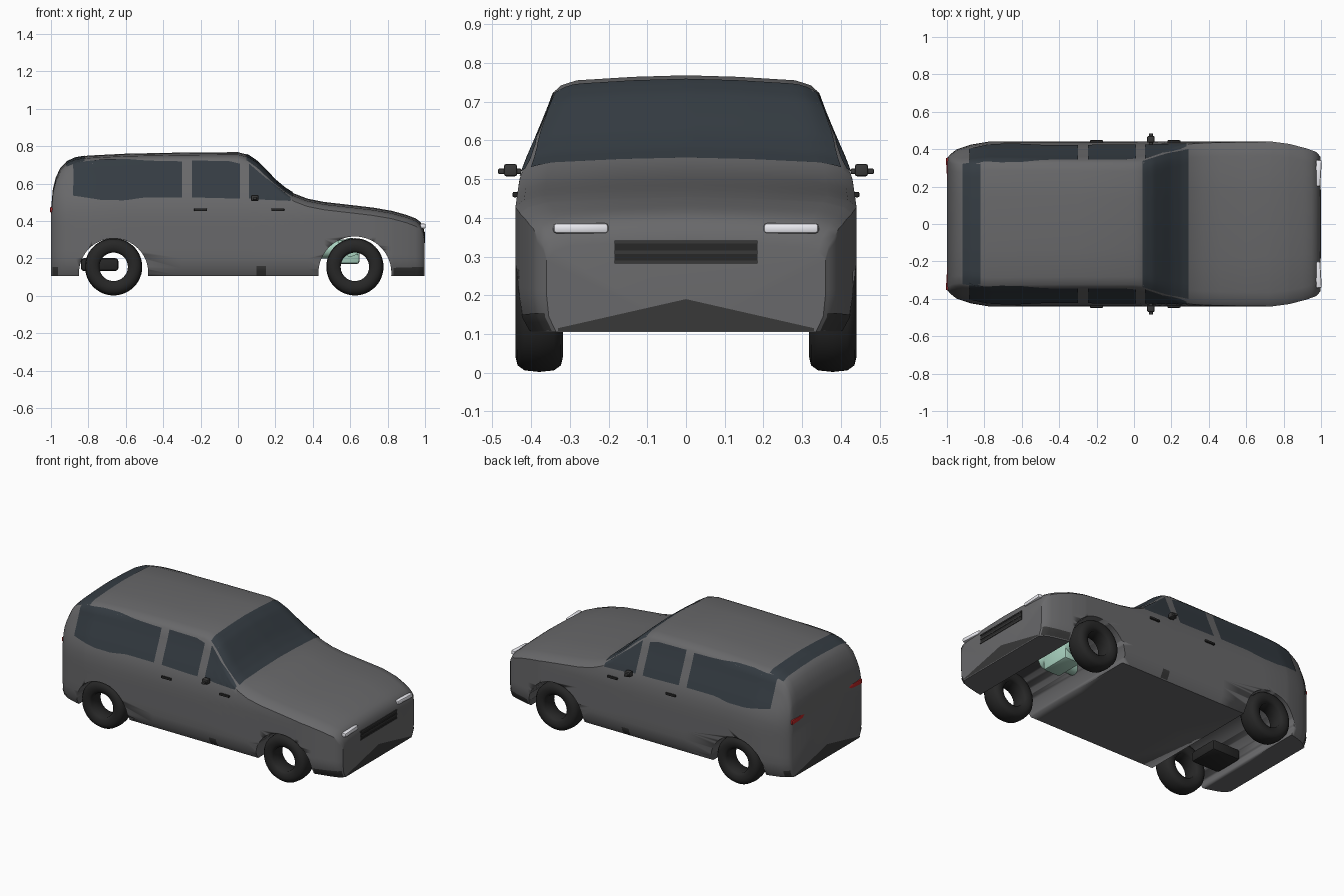
import bpy, bmesh, math
from mathutils import Vector
from mathutils.bvhtree import BVHTree

if "Cube" in bpy.data.objects:
    bpy.data.objects.remove(bpy.data.objects["Cube"])


def material(name, r, g, b):
    m = bpy.data.materials.new(name)
    m.diffuse_color = (r, g, b, 1)
    m.use_nodes = True
    m.node_tree.nodes["Principled BSDF"].inputs["Base Color"].default_value = m.diffuse_color
    return m


PAINT = material("paint", .14, .14, .145)
GLASS = material("glass", .035, .045, .055)
RUBBER = material("rubber", .02, .02, .02)
TRIM = material("trim", .04, .04, .04)
LAMP = material("lamp", .85, .85, .9)
RED = material("red_lamp", .5, .02, .02)
GREEN = material("engine_green", .4, .65, .53)


def finish(name, bm, mat, angle=35):
    me = bpy.data.meshes.new(name)
    bmesh.ops.recalc_face_normals(bm, faces=bm.faces)
    bm.to_mesh(me)
    ob = bpy.data.objects.new(name, me)
    bpy.context.collection.objects.link(ob)
    if mat:
        me.materials.append(mat)
    smooth(ob, angle)
    return ob


def smooth(ob, angle=35):
    bpy.ops.object.select_all(action='DESELECT')
    ob.select_set(True)
    bpy.context.view_layer.objects.active = ob
    bpy.ops.object.shade_smooth_by_angle(angle=math.radians(angle))


def box(name, loc, size, mat, bevel=0.0, rot_z=0.0):
    bm = bmesh.new()
    bmesh.ops.create_cube(bm, size=1)
    bmesh.ops.scale(bm, vec=size, verts=bm.verts)
    if bevel:
        bmesh.ops.bevel(bm, geom=bm.edges[:], offset=bevel, segments=2, profile=.5, affect='EDGES')
    ob = finish(name, bm, mat)
    ob.location = loc
    ob.rotation_euler.z = rot_z
    return ob


def cylinder(name, loc, radius, depth, mat, rot=(math.pi / 2, 0, 0), seg=48):
    bpy.ops.mesh.primitive_cylinder_add(vertices=seg, radius=radius, depth=depth, location=loc, rotation=rot)
    ob = bpy.context.object
    ob.name = name
    if mat:
        ob.data.materials.append(mat)
    smooth(ob)
    return ob


def interp(table, v):
    if v <= table[0][0]:
        return table[0][1]
    for (a, p), (b, q) in zip(table, table[1:]):
        if v <= b:
            return p + (q - p) * (v - a) / (b - a)
    return table[-1][1]


# Body shape: top line and plan width along x, flank width along z
TOP = [(-1, .46), (-.99, .57), (-.975, .63), (-.95, .685), (-.92, .715), (-.87, .738), (-.8, .75),
       (-.6, .76), (-.3, .766), (0, .768), (.05, .755), (.1, .722), (.15, .672), (.2, .62), (.25, .578),
       (.3, .547), (.37, .52), (.46, .502), (.6, .486), (.72, .472), (.82, .455), (.9, .433),
       (.95, .414), (.975, .395), (.99, .37), (.997, .34)]
PLAN = [(-1, .35), (-.985, .37), (-.95, .398), (-.87, .425), (-.78, .44), (.74, .44), (.83, .428), (.92, .405),
        (.975, .385), (.997, .36)]
FLANK = [(.105, .41), (.15, .433), (.2, .44), (.43, .44), (.5, .43), (.55, .412), (.6, .39), (.66, .364), (.725, .34)]


def section(x):
    t, k = interp(TOP, x), interp(PLAN, x) / .44
    edge = t - .042
    half = [(0, .105), (.41 * k, .105), (.433 * k, .145)]
    for i in range(11):
        z = .2 + (edge - .2) * i / 10
        half.append((interp(FLANK, z) * k, z))
    w = half[-1][0]
    half += [(w * .95, t - .026), (w * .83, t - .013), (w * .4, t - .004), (0, t)]
    return half + [(-y, z) for y, z in half[-2:0:-1]]


bm = bmesh.new()
stations = sorted({x for x, _ in TOP} | {x for x, _ in PLAN})
rings = [[bm.verts.new((x, y, z)) for y, z in section(x)] for x in stations]
for a, b in zip(rings, rings[1:]):
    for i in range(len(a)):
        j = (i + 1) % len(a)
        bm.faces.new((a[i], a[j], b[j], b[i]))
bm.faces.new(rings[0])
bm.faces.new(rings[-1])
bmesh.ops.recalc_face_normals(bm, faces=bm.faces)
bvh = BVHTree.FromBMesh(bm)
body = finish("body", bm, PAINT, 40)

# Wheel arches cut right through under the body
AXLES = ((-.665, .185), (.625, .195))
for x, r in AXLES:
    cut = cylinder("arch_cutter", (x, 0, .122), r, 1.4, None, seg=64)
    cut.hide_render = True
    cut.hide_viewport = True
    mod = body.modifiers.new("arch", 'BOOLEAN')
    mod.object, mod.operation, mod.solver = cut, 'DIFFERENCE', 'EXACT'


# Surface panel: columns (a, low, high) projected onto the body
def panel(name, cols, ray, mat, na=24, nb=10):
    lo, hi = [(a, l) for a, l, h in cols], [(a, h) for a, l, h in cols]
    bm = bmesh.new()
    grid = []
    for i in range(na + 1):
        a = cols[0][0] + (cols[-1][0] - cols[0][0]) * i / na
        l, h = interp(lo, a), interp(hi, a)
        row = []
        for j in range(nb + 1):
            start, d = ray(a, l + (h - l) * j / nb)
            p, n, _, _ = bvh.ray_cast(Vector(start), Vector(d))
            row.append(bm.verts.new(p + n * .003) if p else None)
        grid.append(row)
    for r, s in zip(grid, grid[1:]):
        for j in range(nb):
            q = (r[j], s[j], s[j + 1], r[j + 1])
            if all(q):
                bm.faces.new(q)
    return finish(name, bm, mat)


def from_top(a, b): return (a, b, 2), (0, 0, -1)
def from_front(a, b): return (2, a, b), (-1, 0, 0)
def from_back(a, b): return (-2, a, b), (1, 0, 0)


# Windows and lower trim
panel("windscreen", [(.045, -.335, .335), (.17, -.375, .375), (.29, -.40, .40)], from_top, GLASS, 20, 30)
panel("rear_window", [(-.915, -.32, .32), (-.82, -.335, .335)], from_top, GLASS, 10, 24)
for s in (-1, 1):
    def from_side(a, b, s=s): return (a, 2 * s, b), (0, -s, 0)
    panel("rear_side_window", [(-.88, .535, .71), (-.72, .51, .728), (-.6, .51, .73), (-.5, .525, .722),
                               (-.3, .525, .718)], from_side, GLASS)
    panel("door_window", [(-.245, .525, .722), (-.05, .52, .72), (.01, .52, .705)], from_side, GLASS)
    panel("quarter_window", [(.06, .52, .705), (.15, .512, .628), (.28, .507, .525)], from_side, GLASS)
    panel("front_corner_trim", [(.83, .11, .15), (.99, .11, .155)], from_side, TRIM, 10, 4)
    panel("rear_corner_trim", [(-.99, .11, .155), (-.96, .11, .155)], from_side, TRIM, 4, 4)
    panel("sill_mark", [(.1, .11, .16), (.15, .11, .16)], from_side, TRIM, 2, 4)
chevron = [(-.33, .108, .115), (0, .108, .19), (.33, .108, .115)]
panel("front_lower_trim", chevron, from_front, TRIM, 12, 3)
panel("rear_lower_trim", chevron, from_back, TRIM, 12, 3)

# Grille with slats
box("grille", (.992, 0, .311), (.014, .37, .056), RUBBER)
for z in (.286, .311, .337):
    box("grille_slat", (.994, 0, z), (.014, .37, .008), TRIM)

# Tyre profile (radius, offset) spun about the axle
TYRE = [(.076, -.045), (.09, -.057), (.115, -.061), (.136, -.056), (.149, -.038), (.153, 0)]
profile = TYRE + [(r, -y) for r, y in TYRE[-2::-1]]
for s in (-1, 1):
    for x, _ in AXLES:
        bm = bmesh.new()
        rings = [[bm.verts.new((r * math.cos(t), y, r * math.sin(t))) for r, y in profile]
                 for t in (i * math.tau / 48 for i in range(48))]
        for i in range(48):
            a, b = rings[i], rings[(i + 1) % 48]
            for j in range(len(profile)):
                k = (j + 1) % len(profile)
                bm.faces.new((a[j], a[k], b[k], b[j]))
        finish("wheel", bm, RUBBER, 50).location = (x, s * .379, .155)

    # Lamps, mirrors and door handles
    box("headlight", (.985, s * .272, .373), (.03, .142, .026), LAMP, .008, -s * .06)
    box("tail_light", (-.992, s * .285, .46), (.02, .14, .03), RED, .008, s * .06)
    box("mirror", (.09, s * .453, .523), (.04, .034, .032), TRIM, .006)
    box("mirror_stem", (.09, s * .455, .52), (.022, .06, .014), TRIM, .003)
    for x in (-.2, .213):
        box("door_handle", (x, s * .441, .46), (.07, .014, .014), RUBBER, .004)

# Parts under the body
box("silencer", (-.74, -.15, .167), (.2, .2, .068), RUBBER, .015)
box("engine_block", (.59, .06, .235), (.12, .2, .13), GREEN, .015)
cylinder("engine_drum", (.6, .08, .26), .05, .32, GREEN, seg=24)
cylinder("gearbox", (.54, 0, .25), .05, .2, GREEN, (0, math.pi / 2, 0), 24)
